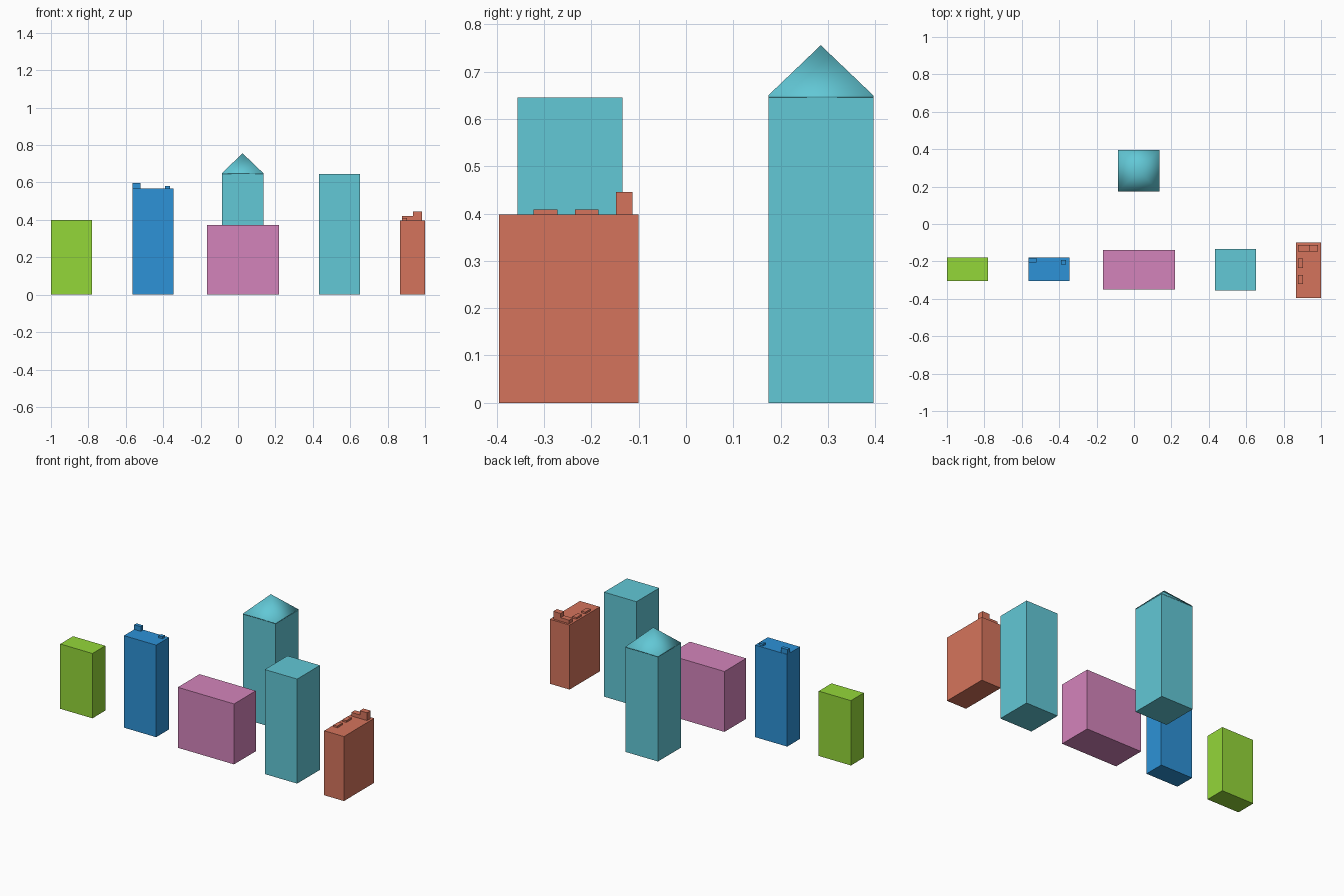
import bpy, bmesh
from mathutils import Vector

cube = bpy.data.objects.get("Cube")
if cube:
    bpy.data.objects.remove(cube, do_unlink=True)

RECESS = 0.01


def material(name, hex_code):
    """Flat material from an sRGB hex colour."""
    srgb = [int(hex_code[i:i + 2], 16) / 255 for i in (0, 2, 4)]
    col = [((c + 0.055) / 1.055) ** 2.4 for c in srgb] + [1]
    m = bpy.data.materials.new(name)
    m.use_nodes = True
    m.diffuse_color = col
    m.node_tree.nodes["Principled BSDF"].inputs["Base Color"].default_value = col
    return m


def finish(name, bm, mat):
    bmesh.ops.recalc_face_normals(bm, faces=bm.faces[:])
    mesh = bpy.data.meshes.new(name)
    bm.to_mesh(mesh)
    bm.free()
    mesh.materials.append(mat)
    ob = bpy.data.objects.new(name, mesh)
    bpy.context.collection.objects.link(ob)
    return ob


def box_mesh(x, y, z):
    bm = bmesh.new()
    bmesh.ops.create_cube(bm, size=1)
    for v in bm.verts:
        v.co = Vector([r[0] if c < 0 else r[1] for c, r in zip(v.co, (x, y, z))])
    return bm


def box(name, x, y, z, mat):
    return finish(name, box_mesh(x, y, z), mat)


def spread(first, last, count):
    return [first + (last - first) * i / (count - 1) for i in range(count)]


def building(name, x, y, height, cols, rows, size, door, mat):
    """Block whose front has a grid of recessed windows and a recessed door."""
    bm = box_mesh(x, y, (0, height))
    w, h = size[0] / 2, size[1] / 2
    holes = [(cx - w, cx + w, cz - h, cz + h)
             for cx in spread(*cols) for cz in spread(*rows)]
    holes.append((door[0], door[1], 0.027, 0.08))

    def front():
        return [f for f in bm.faces
                if all(abs(v.co.y - y[0]) < 1e-5 for v in f.verts)]

    # Slice the front along every opening edge
    cuts = {(axis, round(q, 4)) for hole in holes
            for axis, q in zip((0, 0, 2, 2), hole)}
    for axis, q in sorted(cuts):
        faces = front()
        edges = {e for f in faces for e in f.edges}
        verts = {v for f in faces for v in f.verts}
        co, no = Vector(), Vector()
        co[axis], no[axis] = q, 1
        bmesh.ops.bisect_plane(bm, geom=[*verts, *edges, *faces],
                               dist=1e-5, plane_co=co, plane_no=no)

    # Push the openings inwards
    inside = []
    for f in front():
        c = f.calc_center_median()
        if any(a < c.x < b and lo < c.z < hi for a, b, lo, hi in holes):
            inside.append(f)
    new = bmesh.ops.extrude_face_region(bm, geom=inside)["geom"]
    bmesh.ops.translate(bm, vec=(0, RECESS, 0),
                        verts=[g for g in new if isinstance(g, bmesh.types.BMVert)])
    return finish(name, bm, mat)


green = material("lime green", "94D739")
blue = material("bright blue", "2D92D7")
pink = material("orchid pink", "D484BB")
teal = material("light teal", "62C8D6")
red = material("brick red", "D5745C")

# Street row, left to right
building("green_block", (-1, -0.78), (-0.305, -0.18), 0.40,
         (-0.965, -0.816, 4), (0.11, 0.355, 5), (0.028, 0.04), (-0.92, -0.876), green)

building("blue_block", (-0.565, -0.345), (-0.305, -0.18), 0.568,
         (-0.532, -0.38, 5), (0.14, 0.535, 9), (0.028, 0.028), (-0.406, -0.365), blue)
box("blue_roof_hut", (-0.565, -0.52), (-0.205, -0.183), (0.568, 0.597), blue)
box("blue_roof_vent", (-0.39, -0.364), (-0.217, -0.193), (0.568, 0.581), blue)

building("pink_block", (-0.166, 0.218), (-0.35, -0.138), 0.373,
         (-0.123, 0.176, 5), (0.15, 0.334, 4), (0.04, 0.028), (-0.118, -0.08), pink)

# Two matching towers, the rear one roofed
for label, left, back in (("front_tower", 0.432, -0.134), ("rear_tower", -0.086, 0.396)):
    building(label, (left, left + 0.221), (back - 0.222, back), 0.645,
             (left + 0.034, left + 0.181, 4), (0.118, 0.61, 9), (0.028, 0.028),
             (left + 0.07, left + 0.112), teal)

# Smooth pyramid roof on a thin slab
bm = box_mesh((-0.086, 0.135), (0.174, 0.396), (0.645, 0.65))
top = max(bm.faces, key=lambda f: f.calc_center_median().z)
apex = bmesh.ops.poke(bm, faces=[top])["verts"][0]
apex.co.z = 0.756
roof = finish("rear_tower_roof", bm, teal)
roof.data.polygons.foreach_set("use_smooth", [True] * len(roof.data.polygons))

# Red block with its rooftop pieces
building("red_block", (0.865, 1), (-0.395, -0.1), 0.398,
         (0.898, 0.963, 2), (0.11, 0.355, 5), (0.032, 0.04), (0.898, 0.963), red)
for i, y in enumerate((-0.297, -0.21)):
    box(f"red_roof_vent_{i + 1}", (0.877, 0.904), (y - 0.025, y + 0.025),
        (0.398, 0.409), red)
box("red_roof_ledge", (0.877, 0.935), (-0.148, -0.113), (0.398, 0.42), red)
box("red_chimney", (0.935, 0.985), (-0.148, -0.113), (0.398, 0.446), red)
